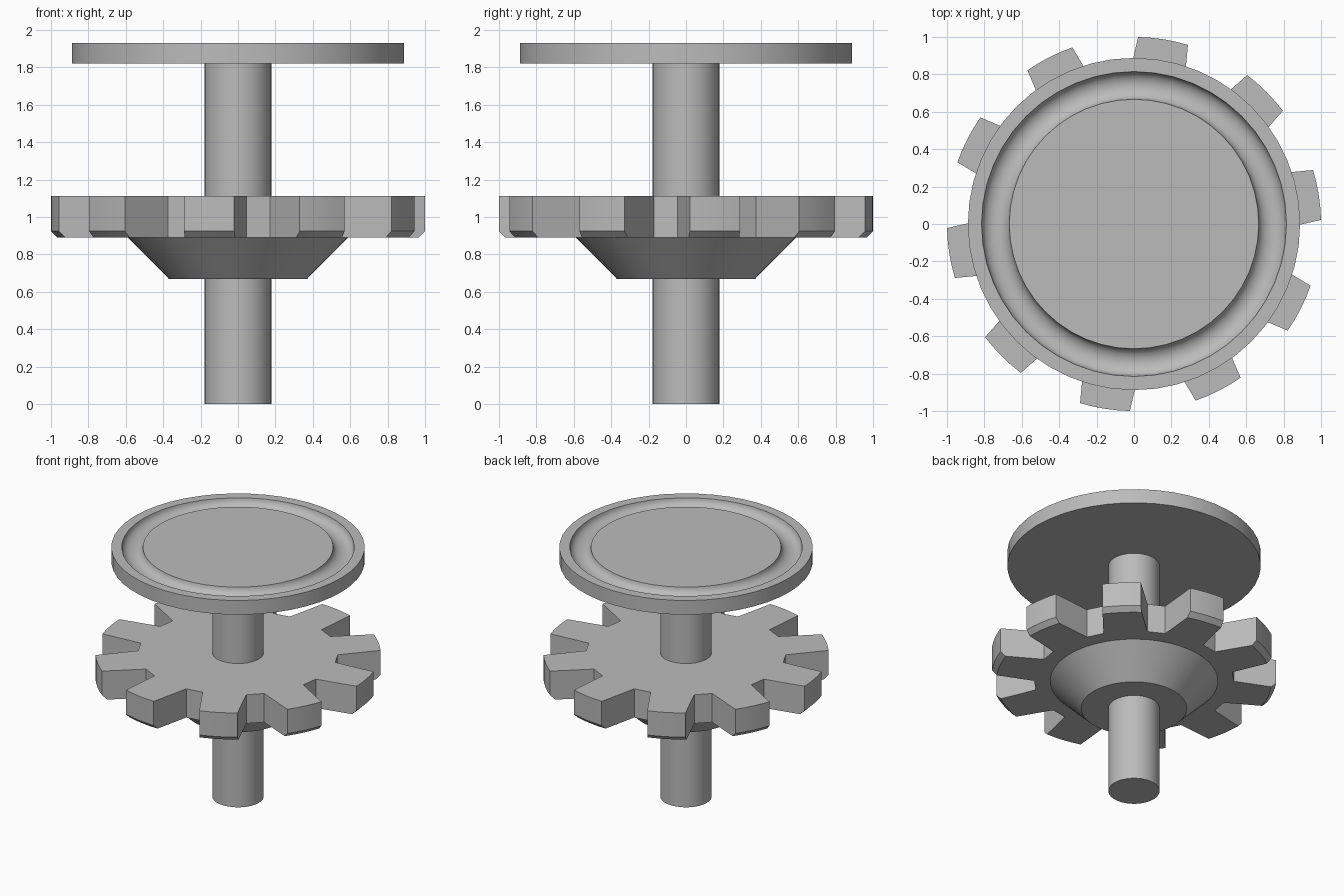
import bpy, bmesh, math

cube = bpy.data.objects.get("Cube")
if cube:
    bpy.data.objects.remove(cube)

# One plain material for everything
grey = bpy.data.materials.new("plain_grey")
grey.use_nodes = True
COLOUR = (0.5, 0.5, 0.5, 1)
grey.diffuse_color = COLOUR
grey.node_tree.nodes["Principled BSDF"].inputs["Base Color"].default_value = COLOUR


def finish(bm, name):
    bmesh.ops.recalc_face_normals(bm, faces=bm.faces)
    mesh = bpy.data.meshes.new(name)
    bm.to_mesh(mesh)
    bm.free()
    mesh.materials.append(grey)
    obj = bpy.data.objects.new(name, mesh)
    bpy.context.collection.objects.link(obj)
    bpy.ops.object.select_all(action="DESELECT")
    obj.select_set(True)
    bpy.context.view_layer.objects.active = obj
    bpy.ops.object.shade_smooth_by_angle(angle=math.radians(30))
    return obj


def lathe(name, profile, segments=48):
    """Revolve (radius, height) points, closing both ends with flat caps."""
    bm = bmesh.new()
    rings = []
    for r, z in profile:
        angles = [math.tau * i / segments for i in range(segments)]
        rings.append([bm.verts.new((r * math.cos(a), r * math.sin(a), z)) for a in angles])
    for low, high in zip(rings, rings[1:]):
        for i in range(segments):
            j = (i + 1) % segments
            bm.faces.new((low[i], low[j], high[j], high[i]))
    bm.faces.new(rings[0])
    bm.faces.new(rings[-1])
    return finish(bm, name)


# Central shaft and the tapered hub beneath the gear
lathe("shaft", [(0.18, 0), (0.18, 1.83)], 32)
lathe("tapered_hub", [(0.37, 0.67), (0.59, 0.892)])

# Top disc with a rounded ring groove
GROOVE_OUT, GROOVE_IN, DEPTH, STEPS = 0.815, 0.667, 0.06, 10
middle, half = (GROOVE_OUT + GROOVE_IN) / 2, (GROOVE_OUT - GROOVE_IN) / 2
groove = [(middle + half * math.cos(math.pi * i / STEPS),
           1.93 - DEPTH * math.sin(math.pi * i / STEPS)) for i in range(STEPS + 1)]
lathe("top_disc", [(0.888, 1.82), (0.888, 1.93)] + groove)

# Ten-tooth gear with the lower tip edge of each tooth chamfered
TEETH, ROOT, TIP, CHAMFER = 10, 0.7, 1.0, 0.035


def outline(tip):
    points = []
    for k in range(TEETH):
        turn = math.radians(9) + math.tau * k / TEETH
        corners = [(ROOT, -1)] + [(tip, s / 2) for s in range(-2, 3)] + [(ROOT, 1)]
        for r, side in corners:
            width = 0.155 - 0.02 * (r - ROOT) / (TIP - ROOT)
            a = turn + math.asin(side * width / r)
            points.append((r * math.cos(a), r * math.sin(a)))
    return points


bm = bmesh.new()
levels = [(0.89, TIP - CHAMFER), (0.89 + CHAMFER, TIP), (1.112, TIP)]
rings = [[bm.verts.new((x, y, z)) for x, y in outline(tip)] for z, tip in levels]
count = len(rings[0])
for low, high in zip(rings, rings[1:]):
    for i in range(count):
        j = (i + 1) % count
        bm.faces.new((low[i], low[j], high[j], high[i]))
bm.faces.new(rings[0])
bm.faces.new(rings[-1])
finish(bm, "gear")
